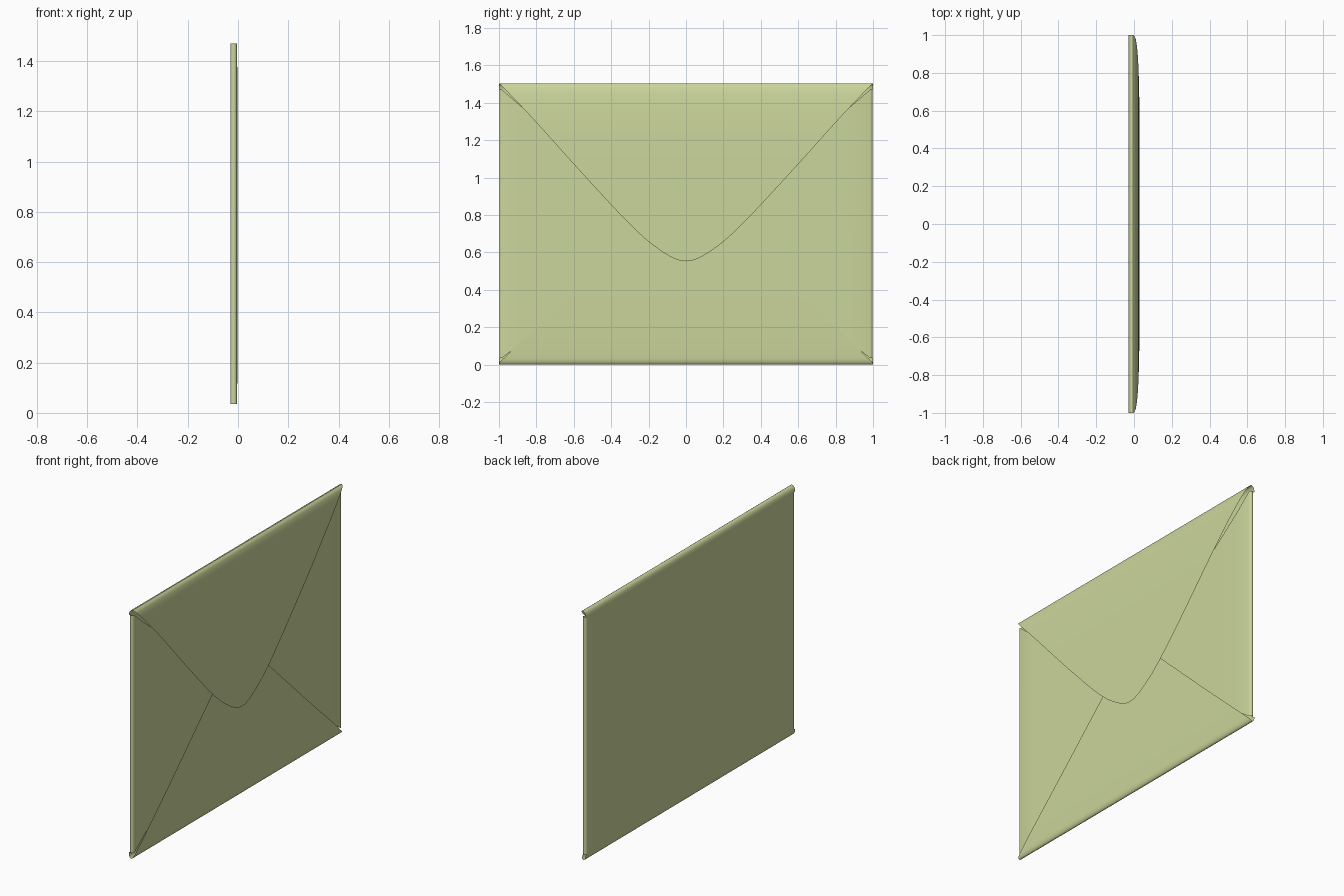
import bpy
import math

if "Cube" in bpy.data.objects:
    bpy.data.objects.remove(bpy.data.objects["Cube"])

paper = bpy.data.materials.new("pale_green_paper")
paper.diffuse_color = (0.60, 0.67, 0.33, 1)
paper.use_nodes = True
paper.node_tree.nodes["Principled BSDF"].inputs["Base Color"].default_value = paper.diffuse_color


def sheet(name, rows):
    """Thin paper sheet lofted through rows of two end points."""
    verts, faces = [], []
    prev = None
    for a, b in rows:
        if a == b:                                  # pointed tip
            verts.append(a)
            cur = (len(verts) - 1, len(verts) - 1)
        else:
            verts += [a, b]
            cur = (len(verts) - 2, len(verts) - 1)
        if prev:
            f = [prev[0], prev[1], cur[1], cur[0]]
            faces.append(f[:3] if cur[0] == cur[1] else f)
        prev = cur
    mesh = bpy.data.meshes.new(name)
    mesh.from_pydata(verts, [], faces)
    mesh.materials.append(paper)
    obj = bpy.data.objects.new(name, mesh)
    bpy.context.collection.objects.link(obj)
    bpy.ops.object.select_all(action='DESELECT')
    obj.select_set(True)
    bpy.context.view_layer.objects.active = obj
    bpy.ops.object.shade_smooth_by_angle(angle=math.radians(40))
    return obj


def fold(x0, x1, start, depth, n=10):
    """Half-ellipse fold from the back (x0) to the front (x1)."""
    mid, r = (x0 + x1) / 2, (x1 - x0) / 2
    return [(mid - r * math.cos(math.pi * i / n),
             start + depth * math.sin(math.pi * i / n)) for i in range(n + 1)]


BACK = -0.03
LOW, HIGH, SIDE = 0.035, 1.47, 0.985

# Flat back panel
sheet("back_panel", [((BACK, SIDE, z), (BACK, -SIDE, z))
                     for z in (LOW, LOW + 0.1, 0.75, HIGH - 0.1, HIGH)])

# Side flaps: folded around the left and right edges, tapering to a point
for s, name in ((-1, "left_flap"), (1, "right_flap")):
    rows = [(x, y, LOW, HIGH) for x, y in fold(BACK, -0.004, SIDE, 0.012, 8)]
    rows += [(-0.003, 0.88, 0.113, 1.38), (-0.002, 0.5, 0.39, 1.09),
             (-0.002, 0.2, 0.61, 0.87), (-0.002, 0.07, 0.74, 0.74)]
    ends = [((x, s * y, a), (x, s * y, b)) for x, y, a, b in rows]
    sheet(name, ends if s > 0 else [(b, a) for a, b in ends])

# Bottom flap: folded up over the side flaps, rounded tip
rows = [(x, z, 1.0) for x, z in fold(BACK, 0.001, LOW, -LOW)]
rows = [(x, z, 1.0 if x < -0.005 else min(1.0, 1.01 - z * 1.057)) for x, z, w in rows]
rows += [(0.004, 0.1, 0.905), (0.005, 0.3, 0.69), (0.005, 0.5, 0.48),
         (0.005, 0.71, 0.26), (0.005, 0.82, 0.14), (0.005, 0.88, 0.06),
         (0.005, 0.9, 0)]
sheet("bottom_flap", [((x, -w, z), (x, w, z)) for x, z, w in rows])

# Top flap: folded over the top edge, curved outline with a rounded tip
rows = [(BACK, HIGH, 1), (-0.028, 1.485, 1), (-0.022, 1.497, 1),
        (-0.014, 1.503, 1), (-0.005, 1.504, 1), (0.003, 1.498, 0.995),
        (0.009, 1.483, 0.98), (0.014, 1.455, 0.952), (0.019, 1.41, 0.908),
        (0.023, 1.34, 0.842), (0.026, 1.25, 0.76), (0.028, 1.14, 0.662),
        (0.028, 1.0, 0.535), (0.028, 0.85, 0.397), (0.028, 0.77, 0.32),
        (0.028, 0.71, 0.26), (0.028, 0.65, 0.192), (0.028, 0.605, 0.13),
        (0.028, 0.57, 0.072), (0.028, 0.555, 0.03), (0.028, 0.552, 0)]
sheet("top_flap", [((x, w, z), (x, -w, z)) for x, z, w in rows])
